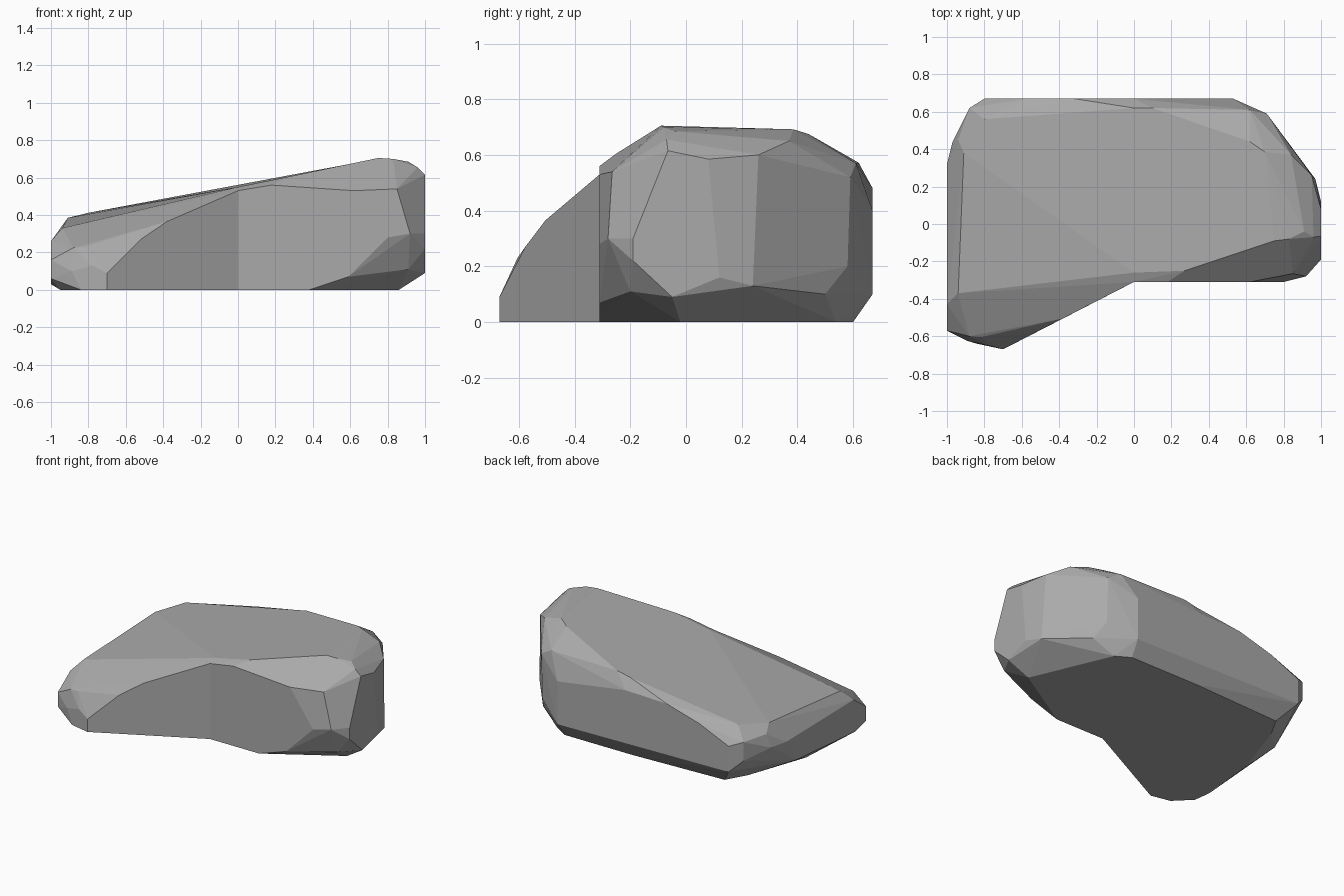
import bpy
import bmesh
from math import radians
from mathutils import Vector

default_cube = bpy.data.objects.get("Cube")
if default_cube:
    bpy.data.objects.remove(default_cube, do_unlink=True)

# Single stone colour
stone = bpy.data.materials.new("stone_grey")
stone.use_nodes = True
stone_colour = (0.4, 0.4, 0.4, 1)
stone.diffuse_color = stone_colour
shader = next(n for n in stone.node_tree.nodes if n.type == "BSDF_PRINCIPLED")
shader.inputs["Base Color"].default_value = stone_colour


def as_points(profile, x):
    """Place a (y, z) profile on the plane at the given x."""
    return [Vector((x, y, z)) for y, z in profile]


def add_chunk(bm, points):
    """Wrap a convex chunk of stone around its corner points."""
    verts = [bm.verts.new(p) for p in points]
    hull = bmesh.ops.convex_hull(bm, input=verts, use_existing_faces=False)
    spare = {g for g in hull["geom_interior"] + hull["geom_unused"]
             if isinstance(g, bmesh.types.BMVert)}
    bmesh.ops.delete(bm, geom=list(spare), context="VERTS")


# Cross-section where the two chunks meet at the bend
bend_section = as_points([(-.31, 0), (-.31, .53), (-.26, .55), (.62, .552),
                          (.67, .48), (.67, .1), (.6, 0)], 0)

# Tall chunk: ground outline, bevelled end, front rim, crown and back corner
tall_base = [(.38, -.31, 0), (.86, -.02, 0), (.62, .54, 0), (.52, .6, 0)]
tall_end = [(1, -.19, .22), (1, -.19, .3), (1, -.065, .615), (1, .08, .585),
            (1, .12, .16), (1, -.05, .09), (.97, .24, .13), (.95, .26, .6)]
tall_front = [(.59, -.31, .07), (.8, -.31, .28), (.62, -.31, .53),
              (.18, -.31, .56), (.85, -.265, .54), (.92, -.28, .3),
              (.91, -.2, .11)]
tall_crown = [(.27, -.25, .605), (.75, -.09, .705), (.83, -.08, .7),
              (.91, -.04, .685), (.96, -.07, .655), (.84, .37, .65),
              (.7, .385, .692), (.62, .44, .675), (.1, .62, .572)]
tall_back = [(.71, .59, .52), (.71, .58, .2), (.76, .5, .1),
             (.62, .61, .57), (.53, .67, .4), (.53, .67, .1)]

# Low chunk: ground outline, bevelled end, flared front rim, crown and back
low_base = [(-.7, -.67, 0), (-.84, -.64, 0), (-.95, -.53, 0),
            (-.93, 0, 0), (-.78, .43, 0), (-.7, .57, 0)]
low_end = [(-1, -.57, .06), (-1, -.57, .16), (-1, -.43, .26),
           (-1, .32, .25), (-1, .2, .08), (-1, -.45, .03)]
low_front = [(-.7, -.67, .09), (-.52, -.577, .27), (-.38, -.505, .365),
             (-.78, -.65, .13), (-.89, -.625, .1), (-.88, -.6, .225),
             (-.82, -.605, .23)]
low_crown = [(-.94, -.37, .33), (-.96, -.42, .29), (-.91, .38, .385),
             (-.8, .56, .412), (-.32, .67, .47), (-.94, .45, .34)]
low_back = [(-.88, .62, .33), (-.88, .62, .2), (-.97, .44, .25),
            (-.57, .67, .4), (-.8, .67, .3), (-.8, .67, .12)]

bm = bmesh.new()
add_chunk(bm, bend_section + tall_base + tall_end + tall_front
          + tall_crown + tall_back)
add_chunk(bm, bend_section + low_base + low_end + low_front
          + low_crown + low_back)

# Open the inner caps, weld the chunks and merge nearly flat facets
caps = [f for f in bm.faces if all(abs(v.co.x) < 1e-4 for v in f.verts)]
bmesh.ops.delete(bm, geom=caps, context="FACES")
bmesh.ops.remove_doubles(bm, verts=bm.verts[:], dist=0.002)
bmesh.ops.dissolve_limit(bm, angle_limit=radians(3), verts=bm.verts[:],
                         edges=bm.edges[:])
bmesh.ops.recalc_face_normals(bm, faces=bm.faces[:])

mesh = bpy.data.meshes.new("boulder")
bm.to_mesh(mesh)
bm.free()
mesh.materials.append(stone)
boulder = bpy.data.objects.new("boulder", mesh)
bpy.context.collection.objects.link(boulder)
